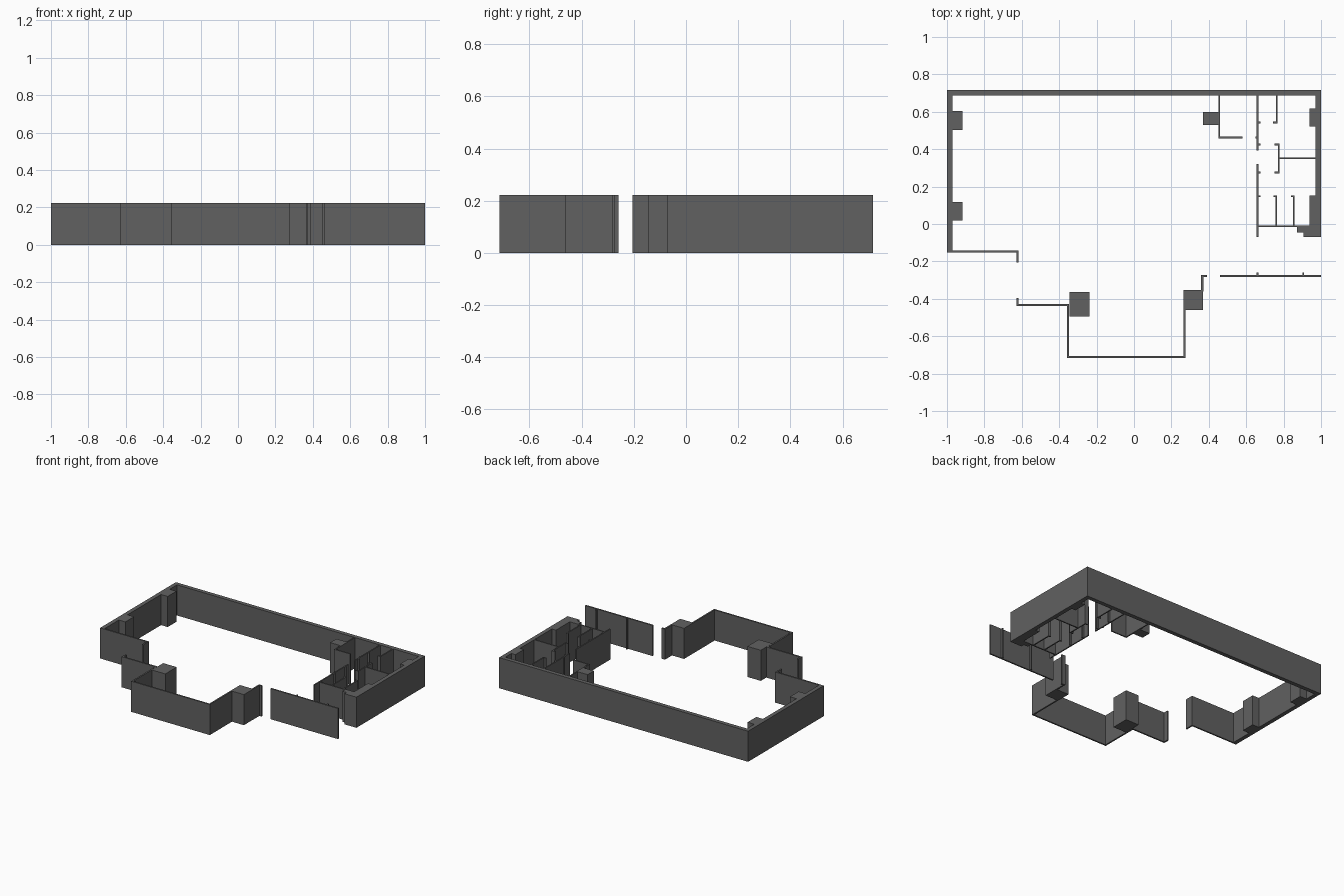
import bpy
import bmesh
from mathutils import Vector

HEIGHT = 0.222
SHELL = 0.03
THIN = 0.011
PARTITION = 0.009

default_cube = bpy.data.objects.get("Cube")
if default_cube:
    bpy.data.objects.remove(default_cube, do_unlink=True)

# Single wall colour
wall_grey = bpy.data.materials.new("wall_grey")
wall_grey.use_nodes = True
wall_grey.diffuse_color = (0.12, 0.12, 0.12, 1)
shader = next(n for n in wall_grey.node_tree.nodes if n.type == "BSDF_PRINCIPLED")
shader.inputs["Base Color"].default_value = wall_grey.diffuse_color


def extrude_footprint(name, outline):
    """Raise a closed floor outline to the wall height."""
    bm = bmesh.new()
    base = bm.faces.new([bm.verts.new((x, y, 0)) for x, y in outline])
    raised = bmesh.ops.extrude_face_region(bm, geom=[base], use_keep_orig=True)
    top = [v for v in raised["geom"] if isinstance(v, bmesh.types.BMVert)]
    bmesh.ops.translate(bm, verts=top, vec=(0, 0, HEIGHT))
    bmesh.ops.recalc_face_normals(bm, faces=bm.faces)
    mesh = bpy.data.meshes.new(name)
    bm.to_mesh(mesh)
    bm.free()
    mesh.materials.append(wall_grey)
    obj = bpy.data.objects.new(name, mesh)
    bpy.context.collection.objects.link(obj)
    return obj


def wall(name, path, thickness=PARTITION):
    """Build a wall with mitred corners along its centre line."""
    points = [Vector(p) for p in path]
    directions = [(b - a).normalized() for a, b in zip(points, points[1:])]
    normals = [Vector((-d.y, d.x)) for d in directions]
    left_side, right_side = [], []
    for i, point in enumerate(points):
        before = normals[max(i - 1, 0)]
        after = normals[min(i, len(normals) - 1)]
        mitre = (before + after) / (1 + before.dot(after))
        left_side.append(point + mitre * thickness / 2)
        right_side.append(point - mitre * thickness / 2)
    return extrude_footprint(name, left_side + right_side[::-1])


def pier(name, x0, x1, y0, y1):
    """Build a rectangular pier."""
    return extrude_footprint(name, [(x0, y0), (x1, y0), (x1, y1), (x0, y1)])


# Thick outer shell
wall("outer_shell", [(-.985, -.152), (-.985, .701), (.985, .701), (.985, -.07)], SHELL)

# Thin front walls, with openings between them
wall("right_entry_wall", [(-.985, -.147), (-.622, -.147), (-.622, -.206)], THIN)
wall("right_bay_wall", [(-.622, -.395), (-.622, -.433), (-.352, -.433),
                        (-.352, -.71), (.269, -.71), (.269, -.355)], THIN)
wall("left_bay_return", [(.365, -.36), (.365, -.278), (.389, -.278)], THIN)
wall("left_front_wall", [(.46, -.278), (1, -.278)], THIN)
for label, x in (("inner", .66), ("outer", .905)):
    wall(label + "_front_stub", [(x, -.275), (x, -.258)])

# Structural piers
for label, y in (("back", .503), ("front", .018)):
    pier("right_wall_pier_" + label, -.975, -.917, y, y + .1)
pier("left_wall_pier_back", .938, .975, .52, .617)
pier("left_wall_pier_front", .938, .975, -.03, .152)
pier("left_corner_block", .905, 1, -.07, -.01)
pier("left_corner_step", .872, .94, -.046, -.008)
pier("back_room_pier", .37, .457, .528, .6)
pier("right_bay_pier", -.346, -.238, -.494, -.364)
pier("left_bay_pier", .265, .37, -.461, -.354)

# Back rooms
wall("back_room_wall", [(.455, .69), (.455, .462), (.58, .462)])
wall("corridor_wall_back", [(.66, .69), (.66, .392)])
wall("closet_wall", [(.763, .69), (.763, .543), (.742, .543)])
wall("middle_room_wall", [(.752, .425), (.774, .425), (.774, .275), (.752, .275)])
wall("middle_cross_wall", [(.774, .352), (.975, .352)])

# Front rooms
wall("corridor_wall_front", [(.66, .32), (.66, -.07)])
wall("front_cross_wall", [(.66, -.012), (.94, -.012)])
for label, x in (("inner", .76), ("outer", .854)):
    wall(label + "_stall_wall", [(x, -.012), (x, .152)])
    wall(label + "_stall_jamb", [(x - .015, .148), (x + .004, .148)])

# Door jambs along the corridor
for number, y in enumerate((.543, .425, .275, .148)):
    wall("corridor_jamb_" + "abcd"[number], [(.66, y), (.677, y)])
wall("corridor_jamb_inner", [(.65, .462), (.66, .462)])
